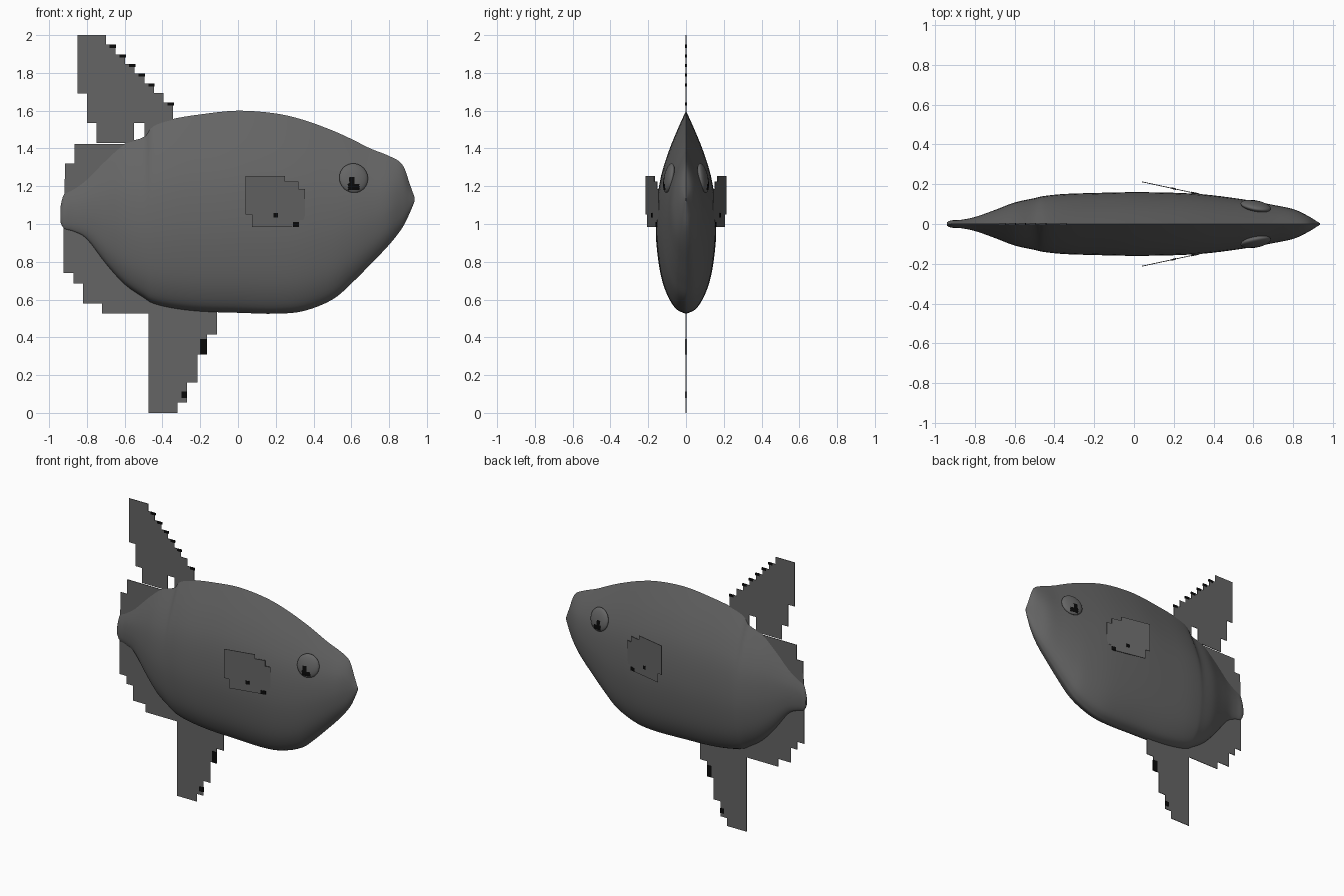
import bpy
import bmesh
import math
from mathutils import Matrix, Vector

default_cube = bpy.data.objects.get("Cube")
if default_cube:
    bpy.data.objects.remove(default_cube, do_unlink=True)


def make_material(name, colour):
    material = bpy.data.materials.new(name)
    material.use_nodes = True
    material.diffuse_color = colour
    material.node_tree.nodes["Principled BSDF"].inputs["Base Color"].default_value = colour
    return material


grey = make_material("skin_grey", (0.13, 0.13, 0.13, 1))
black = make_material("spot_black", (0.003, 0.003, 0.003, 1))


def add_object(name, bm, materials, smooth_angle=None):
    bmesh.ops.recalc_face_normals(bm, faces=bm.faces)
    mesh = bpy.data.meshes.new(name)
    bm.to_mesh(mesh)
    bm.free()
    obj = bpy.data.objects.new(name, mesh)
    bpy.context.collection.objects.link(obj)
    for material in materials:
        mesh.materials.append(material)
    if smooth_angle:
        bpy.ops.object.select_all(action="DESELECT")
        obj.select_set(True)
        bpy.context.view_layer.objects.active = obj
        bpy.ops.object.shade_smooth_by_angle(angle=math.radians(smooth_angle))
    return obj


def smooth_path(points, steps):
    """Catmull-Rom curve through points of any dimension."""
    points = [Vector(p) for p in points]
    padded = [points[0]] + points + [points[-1]]
    result = []
    for a, b, c, d in zip(padded, padded[1:], padded[2:], padded[3:]):
        for i in range(steps):
            t = i / steps
            result.append(b + (c - a) * (t / 2)
                          + (a * 2 - b * 5 + c * 4 - d) * (t * t / 2)
                          + (b * 3 - a - c * 3 + d) * (t ** 3 / 2))
    return result + [points[-1]]


# Body: stations of (x, top z, bottom z, half width), tail to snout
stations = [
    (-.94, 1.09, 1.01, .008), (-.92, 1.16, .975, .018), (-.87, 1.19, .96, .021),
    (-.8, 1.24, .92, .035), (-.7, 1.34, .79, .07), (-.6, 1.425, .68, .108),
    (-.5, 1.46, .61, .13), (-.45, 1.52, .58, .141), (-.35, 1.555, .555, .151),
    (-.2, 1.58, .537, .156), (0, 1.6, .53, .16), (.2, 1.585, .525, .157),
    (.35, 1.55, .54, .149), (.5, 1.495, .6, .131), (.6, 1.45, .685, .115),
    (.7, 1.4, .785, .096), (.8, 1.36, .89, .075), (.87, 1.315, .98, .043),
    (.91, 1.21, 1.06, .019), (.935, 1.14, 1.12, .003),
]
# Half cross-section: (height share, width share), round belly and keeled back
section = [(0, 0), (.02, .3), (.07, .55), (.15, .77), (.26, .92), (.4, 1),
           (.55, .96), (.68, .82), (.8, .57), (.9, .3), (1, 0)]
half = smooth_path(section, 3)
ring = [(h, w) for h, w in half] + [(h, -w) for h, w in half[-2:0:-1]]

bm = bmesh.new()
loops = []
for x, top, bottom, width in smooth_path(stations, 4):
    loops.append([bm.verts.new((x, w * width, bottom + h * (top - bottom)))
                  for h, w in ring])
for first, second in zip(loops, loops[1:]):
    for i in range(len(ring)):
        j = (i + 1) % len(ring)
        bm.faces.new((first[i], first[j], second[j], second[i]))
bm.faces.new(loops[0])
bm.faces.new(loops[-1])
add_object("body", bm, [grey], 50)


# Thin fins drawn as stepped outlines in the x-z plane
def stairs(x, z, dx, dz, count):
    """Corner points of a regular staircase, first tread then riser."""
    points = []
    for i in range(count):
        points += [(x + i * dx, z + i * dz), (x + i * dx, z + (i + 1) * dz)]
    return points


def plate(bm, outline, depth, place, slot=0):
    """Extrude an outline to the given depth, centred on the mapped plane."""
    front = [bm.verts.new(place(x, -depth / 2, z)) for x, z in outline]
    back = [bm.verts.new(place(x, depth / 2, z)) for x, z in outline]
    faces = [bm.faces.new(front), bm.faces.new(back[::-1])]
    for i in range(len(outline)):
        j = i - 1
        faces.append(bm.faces.new((front[j], front[i], back[i], back[j])))
    for face in faces:
        face.material_index = slot


def fin(name, outline, spots, place=lambda x, y, z: (x, y, z)):
    bm = bmesh.new()
    plate(bm, outline, .004, place)
    for x, z, w, h in spots:
        corners = [(x - w / 2, z - h / 2), (x + w / 2, z - h / 2),
                   (x + w / 2, z + h / 2), (x - w / 2, z + h / 2)]
        plate(bm, corners, .008, place, 1)
    add_object(name, bm, [grey, black])


# Dorsal fin, with dark specks along its stepped edge
step = .051
dorsal = [(-.85, 1.69), (-.85, 2)] + stairs(-.7, 2, step, -step, 7)
dorsal += [(-.343, 1.643), (-.343, 1.5), (-.495, 1.45), (-.495, 1.535),
           (-.55, 1.535), (-.55, 1.43), (-.75, 1.43), (-.75, 1.535),
           (-.8, 1.535), (-.8, 1.69)]
specks = [(-.662 + i * step, 1.941 - i * step, .034, .016) for i in range(7) if i != 5]
fin("dorsal_fin", dorsal, specks)

# Tail fin
tail = [(-.475, .525), (-.72, .525), (-.72, .58), (-.82, .58), (-.82, .685),
        (-.87, .685), (-.87, .74), (-.925, .74), (-.925, .95), (-.915, 1.32),
        (-.865, 1.32), (-.865, 1.423), (-.6, 1.423), (-.475, 1.3)]
fin("tail_fin", tail, [])

# Anal fin
anal = [(-.475, .6), (-.475, 0), (-.32, 0), (-.32, .055), (-.27, .055),
        (-.27, .16), (-.215, .16), (-.215, .31), (-.165, .31), (-.165, .415),
        (-.11, .415), (-.11, .6)]
fin("anal_fin", anal, [(-.183, .35, .036, .08), (-.285, .097, .03, .034)])

# Pectoral fins, splayed outwards towards the tail
pectoral = [(.04, 1.05), (.04, 1.255), (.25, 1.255), (.25, 1.225), (.32, 1.225),
            (.32, 1.185), (.355, 1.185), (.355, 1.02), (.325, 1.02),
            (.325, .985), (.075, .985), (.075, 1.05)]
for side, label in ((1, "left"), (-1, "right")):
    fin(label + "_pectoral_fin", pectoral, [(.2, 1.047, .024, .024), (.307, .998, .034, .026)],
        lambda x, y, z: (x, side * (.212 - (x - .04) * .215) + y, z))

# Eyes: flattened domes lying along the cheeks, with a dark patch low on each
for side, label in ((1, "left"), (-1, "right")):
    bm = bmesh.new()
    bmesh.ops.create_uvsphere(bm, u_segments=64, v_segments=40, radius=1)
    for face in bm.faces:
        c = face.calc_center_median()
        upper = -.4 < c.x < 0 and -.6 < c.z < 0
        lower = -.45 < c.x < .35 and -.85 < c.z < -.42
        face.material_index = int(c.y > 0 and (upper or lower))
    tilt = Matrix.Rotation(-.19, 4, "Z") @ Matrix.Rotation(.2, 4, "X")
    scale = Matrix.Diagonal((.077, .024, .079, 1))
    mirror = Matrix.Diagonal((1, side, 1, 1))
    bm.transform(mirror @ Matrix.Translation((.612, .09, 1.243)) @ tilt @ scale)
    add_object(label + "_eye", bm, [grey, black], 60)
